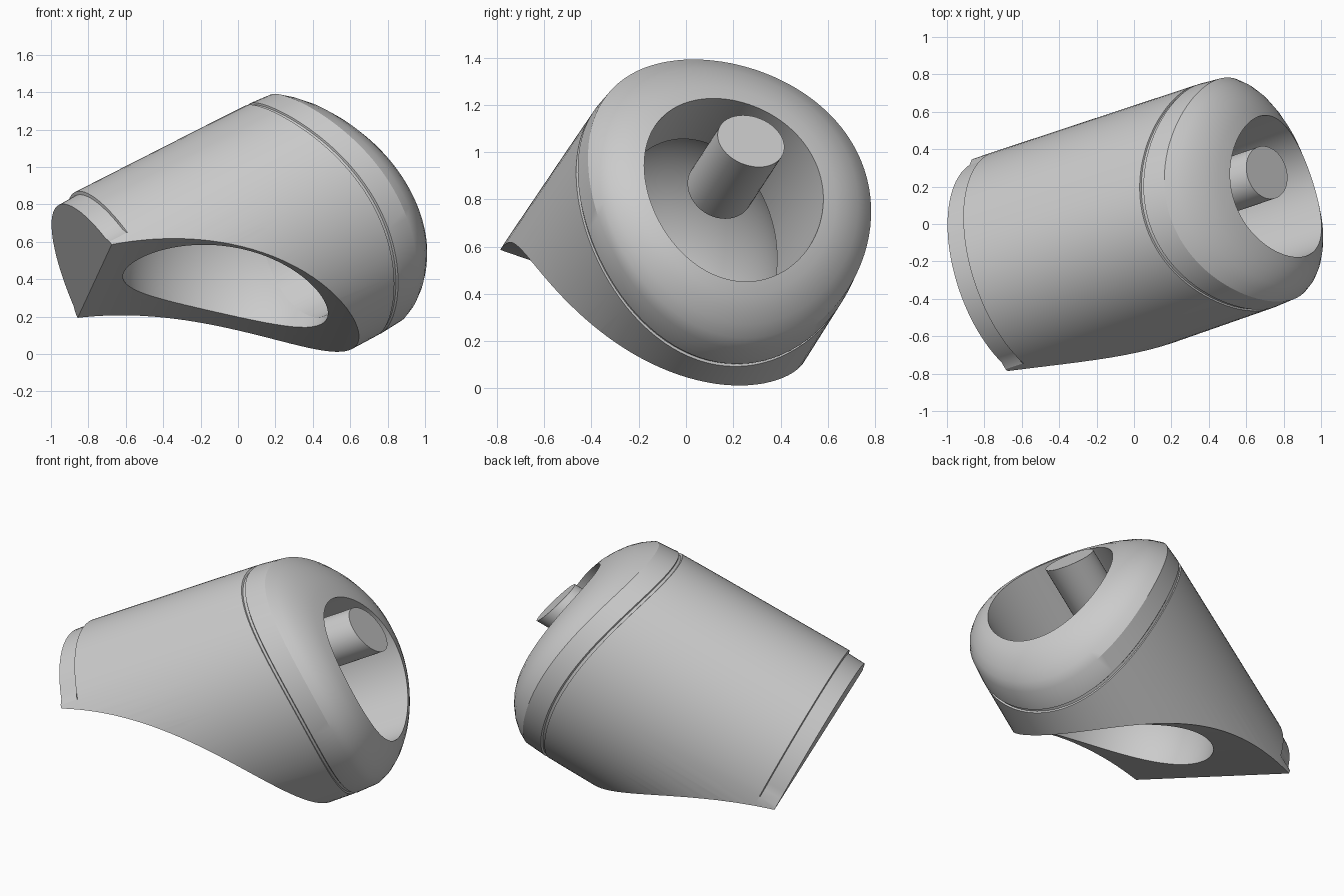
import bpy, bmesh, math
from mathutils import Vector

if "Cube" in bpy.data.objects:
    bpy.data.objects.remove(bpy.data.objects["Cube"], do_unlink=True)

# Tilted frame: long axis, sideways axis, upward axis
AXIS = Vector((1, 0.34, 0.52)).normalized()
SIDE = AXIS.cross(Vector((0, 0, 1))).normalized()
UP = SIDE.cross(AXIS)
ORIGIN = Vector((0, -0.035, 0.51))
RU, RV = 0.64, 0.72
SEG = 96

grey = bpy.data.materials.new("plain grey")
grey.use_nodes = True
grey.diffuse_color = (0.6, 0.6, 0.6, 1)
grey.node_tree.nodes["Principled BSDF"].inputs["Base Color"].default_value = (0.6, 0.6, 0.6, 1)


def place(t, u, v):
    return ORIGIN + AXIS * t + SIDE * u + UP * v


def loft(name, rings):
    """Closed solid skinned through rings of points."""
    bm = bmesh.new()
    loops = [[bm.verts.new(p) for p in ring] for ring in rings]
    n = len(loops[0])
    for a, b in zip(loops, loops[1:]):
        for i in range(n):
            j = (i + 1) % n
            bm.faces.new((a[i], a[j], b[j], b[i]))
    bm.faces.new(loops[0])
    bm.faces.new(loops[-1])
    bmesh.ops.recalc_face_normals(bm, faces=bm.faces)
    mesh = bpy.data.meshes.new(name)
    bm.to_mesh(mesh)
    bm.free()
    mesh.materials.append(grey)
    ob = bpy.data.objects.new(name, mesh)
    bpy.context.collection.objects.link(ob)
    return ob


def angles(n):
    return [2 * math.pi * i / n for i in range(n)]


EU, EV = 0.933, 0.36  # direction of the saddle across the section


def body_ring(t, s):
    """Oval section; the head sections bow forward at the sides."""
    bow = max(0, min(1, (t - 0.3) / 0.15))
    shift = 1 - s if s < 0.96 else 0
    ring = []
    for a in angles(SEG):
        u, v = RU * math.cos(a), RV * math.sin(a)
        # The rear recess stops short of the saddle
        flush = t < -0.6 and EV * u - EU * v > -0.29
        k = 1 if flush else s
        u, v = u * k, v * k
        ring.append(place(t + bow * (0.4 * u * u - 0.05 * v), u + 0.08 * shift, v - 0.12 * shift))
    return ring


# Body: recessed rear band, long barrel, groove, flattened dome, oval bore
profile = [(-0.757, 0.97), (-0.65, 0.975), (-0.645, 1.0), (0.2, 0.99),
           (0.46, 0.985), (0.464, 0.97), (0.48, 0.97), (0.484, 0.985), (0.61, 0.972),
           (0.665, 0.925), (0.72, 0.86), (0.77, 0.78), (0.81, 0.7),
           (0.84, 0.615), (0.6, 0.61), (0.2, 0.6)]
body = loft("body", [body_ring(t, s) for t, s in profile])

# Cutter: rounded inner chamber
lat = [math.pi * (i + 0.5) / 40 for i in range(40)]
chamber = loft("chamber_cutter", [
    [place(-0.05 - 0.6 * math.cos(p), 0.08 + 0.52 * math.sin(p) * math.cos(a),
           0.04 + 0.62 * math.sin(p) * math.sin(a)) for a in angles(SEG)] for p in lat])

# Cutter: large roller that leaves the saddle underneath
R, CT, CW = 1.9, -1.353, 1.555


def roller_ring(e):
    ring = []
    for a in angles(200):
        t, w = CT + R * math.cos(a), CW + R * math.sin(a)
        ring.append(place(t, e * EU + w * EV, e * EV - w * EU))
    return ring


roller = loft("saddle_cutter", [roller_ring(-1.2), roller_ring(1.2)])

for cutter in (chamber, roller):
    cutter.hide_render = True
    mod = body.modifiers.new("cut", "BOOLEAN")
    mod.operation = "DIFFERENCE"
    mod.solver = "EXACT"
    mod.object = cutter
    bpy.context.view_layer.objects.active = body
    bpy.ops.object.modifier_apply(modifier=mod.name)
    bpy.data.objects.remove(cutter, do_unlink=True)


# Peg standing in the bore, its end sloping upward
def peg_ring(t, slope):
    ring = []
    for a in angles(48):
        u, v = 0.145 * math.cos(a), 0.145 * math.sin(a)
        ring.append(place(t - slope * v, u - 0.065, v + 0.14))
    return ring


peg = loft("peg", [peg_ring(0.48, 0), peg_ring(0.93, 0.32)])

# Smooth shading with sharp edges kept
for ob in (body, peg):
    bpy.ops.object.select_all(action="DESELECT")
    ob.select_set(True)
    bpy.context.view_layer.objects.active = ob
    bpy.ops.object.shade_smooth_by_angle(angle=math.radians(25))
